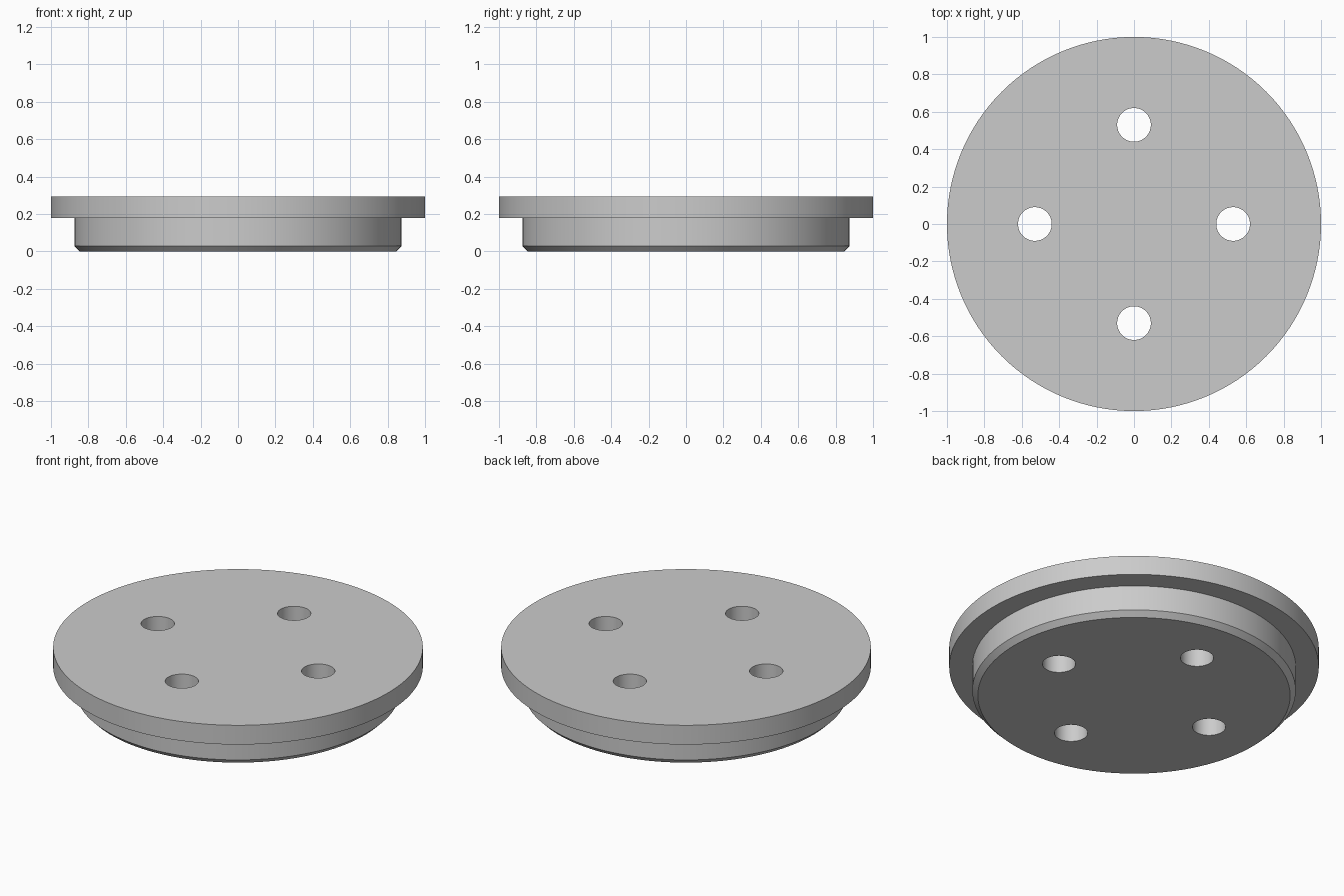
import bpy
import bmesh
import math
from mathutils import Matrix, Vector

cube = bpy.data.objects.get("Cube")
if cube:
    bpy.data.objects.remove(cube, do_unlink=True)

SIDES = 128
HOLE_SIDES = 64
HOLE_RADIUS = 0.09
HOLE_OFFSET = 0.53
HEIGHT = 0.295

grey = bpy.data.materials.new("plain_grey")
grey.use_nodes = True
colour = (0.6, 0.6, 0.6, 1)
grey.diffuse_color = colour
grey.node_tree.nodes["Principled BSDF"].inputs["Base Color"].default_value = colour


def finish(bm, name):
    bmesh.ops.recalc_face_normals(bm, faces=bm.faces)
    mesh = bpy.data.meshes.new(name)
    bm.to_mesh(mesh)
    bm.free()
    mesh.materials.append(grey)
    obj = bpy.data.objects.new(name, mesh)
    bpy.context.collection.objects.link(obj)
    return obj


def ring(bm, radius, z):
    angles = [math.tau * i / SIDES for i in range(SIDES)]
    return [bm.verts.new((radius * math.cos(a), radius * math.sin(a), z)) for a in angles]


# Stepped disc: chamfered plug below a wider flange
profile = [(0.845, 0), (0.875, 0.03), (0.875, 0.18), (1, 0.18), (1, HEIGHT)]
bm = bmesh.new()
rings = [ring(bm, r, z) for r, z in profile]
for low, high in zip(rings, rings[1:]):
    for i in range(SIDES):
        j = (i + 1) % SIDES
        bm.faces.new((low[i], low[j], high[j], high[i]))
bm.faces.new(rings[0])
bm.faces.new(rings[-1])
disc = finish(bm, "flanged_disc")

# Four through holes
bm = bmesh.new()
for k in range(4):
    centre = Matrix.Rotation(k * math.pi / 2, 3, "Z") @ Vector((HOLE_OFFSET, 0, HEIGHT / 2))
    bmesh.ops.create_cone(bm, cap_ends=True, segments=HOLE_SIDES, radius1=HOLE_RADIUS,
                          radius2=HOLE_RADIUS, depth=HEIGHT * 2,
                          matrix=Matrix.Translation(centre))
cutter = finish(bm, "hole_cutter")
cutter.hide_render = True

cut = disc.modifiers.new("holes", "BOOLEAN")
cut.operation = "DIFFERENCE"
cut.solver = "EXACT"
cut.object = cutter

bpy.ops.object.select_all(action="DESELECT")
disc.select_set(True)
bpy.context.view_layer.objects.active = disc
bpy.ops.object.modifier_apply(modifier=cut.name)
bpy.data.objects.remove(cutter, do_unlink=True)

# Smooth round walls with crisp rims
bpy.ops.object.shade_smooth_by_angle(angle=math.radians(30))
